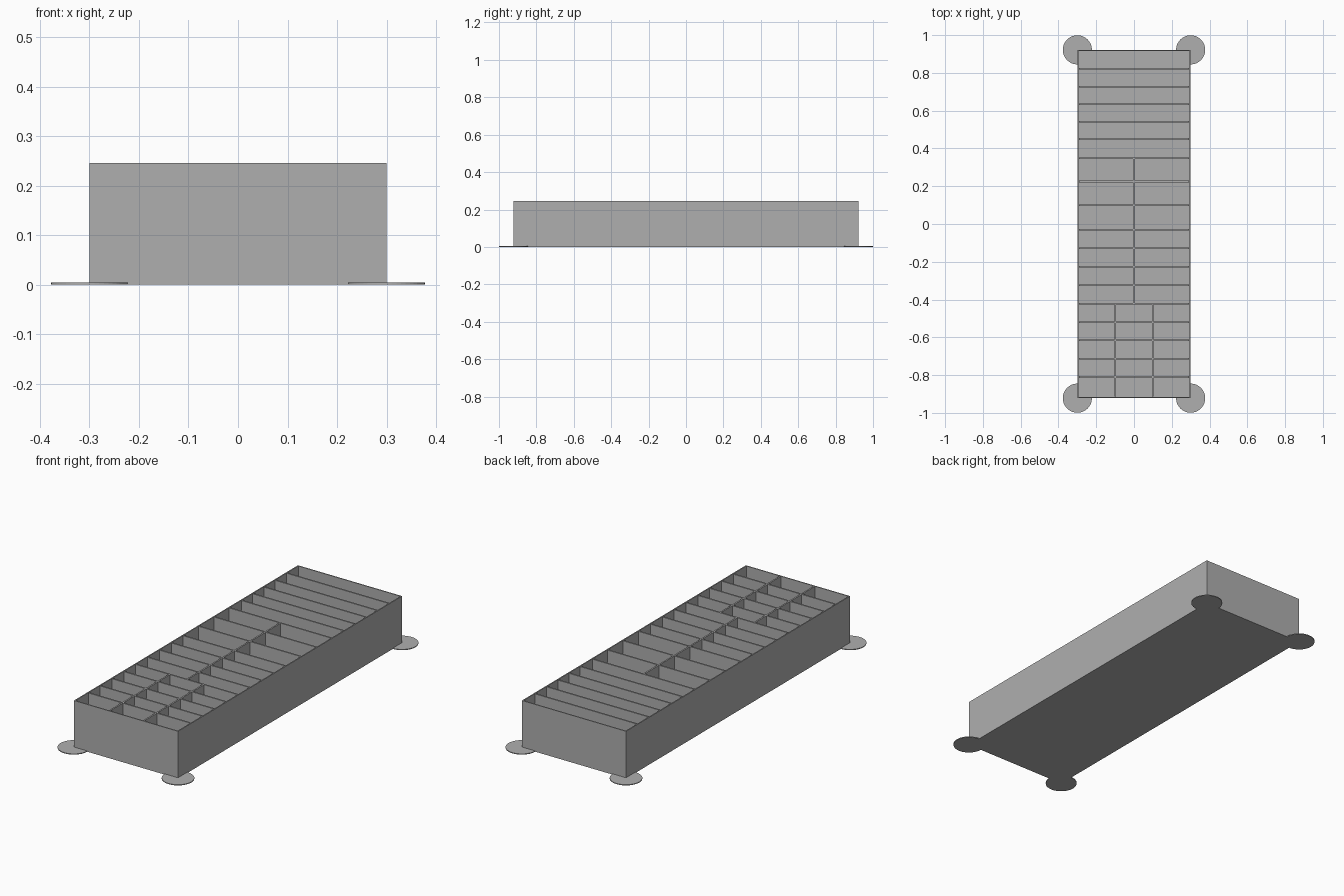
import bpy
import bmesh
from mathutils import Vector

cube = bpy.data.objects.get("Cube")
if cube:
    bpy.data.objects.remove(cube, do_unlink=True)

# Overall sizes
HALF_X, HALF_Y, HEIGHT = 0.3, 0.922, 0.246
WALL, FLOOR, RIB = 0.008, 0.008, 0.008
PAD_RADIUS, PAD_HEIGHT = 0.077, 0.004

grey = bpy.data.materials.new("plain grey")
grey.use_nodes = True
GREY = (0.43, 0.43, 0.43, 1)
grey.diffuse_color = GREY
grey.node_tree.nodes["Principled BSDF"].inputs["Base Color"].default_value = GREY


def add_object(name, bm):
    mesh = bpy.data.meshes.new(name)
    bm.to_mesh(mesh)
    bm.free()
    mesh.materials.append(grey)
    obj = bpy.data.objects.new(name, mesh)
    bpy.context.collection.objects.link(obj)
    return obj


def box(low, high):
    low, high = Vector(low), Vector(high)
    bm = bmesh.new()
    bmesh.ops.create_cube(bm, size=1)
    bmesh.ops.scale(bm, vec=high - low, verts=bm.verts)
    bmesh.ops.translate(bm, vec=(low + high) / 2, verts=bm.verts)
    return bm


# Open tray: a block whose top is inset and pushed down to the floor
bm = box((-HALF_X, -HALF_Y, 0), (HALF_X, HALF_Y, HEIGHT))
top = max(bm.faces, key=lambda f: f.calc_center_median().z)
bmesh.ops.inset_region(bm, faces=[top], thickness=WALL)
pocket = bmesh.ops.extrude_discrete_faces(bm, faces=[top])["faces"][0]
bmesh.ops.translate(bm, vec=(0, 0, FLOOR - HEIGHT), verts=pocket.verts)
# Walls of the pocket come from the extrusion
bmesh.ops.recalc_face_normals(bm, faces=bm.faces)
add_object("tray", bm)

# Cross dividers, in three runs from front to back
three_wide = [-0.81, -0.714, -0.616, -0.519]
two_wide = [-0.421, -0.324, -0.226, -0.128, -0.03, 0.098, 0.225]
one_wide = [0.349, 0.45, 0.542, 0.634, 0.726, 0.822]
inner_x, inner_y = HALF_X - WALL, HALF_Y - WALL
for i, y in enumerate(three_wide + two_wide + one_wide):
    add_object(f"cross_divider_{i + 1}",
               box((-inner_x, y - RIB / 2, FLOOR), (inner_x, y + RIB / 2, HEIGHT)))


# Lengthwise dividers, cut into pieces between the cross dividers
def long_divider(name, x, stops):
    for i, (a, b) in enumerate(zip(stops, stops[1:])):
        add_object(f"{name}_{i + 1}",
                   box((x - RIB / 2, a + RIB / 2, FLOOR), (x + RIB / 2, b - RIB / 2, HEIGHT)))


front_stops = [-inner_y - RIB / 2] + three_wide + two_wide[:1]
long_divider("front_right_divider", -0.098, front_stops)
long_divider("front_left_divider", 0.098, front_stops)
long_divider("middle_divider", 0, two_wide + one_wide[:1])

# Thin round pads at the four corners
for end, sy in (("front", -1), ("back", 1)):
    for side, sx in (("right", -1), ("left", 1)):
        bm = bmesh.new()
        bmesh.ops.create_cone(bm, cap_ends=True, segments=48, radius1=PAD_RADIUS,
                              radius2=PAD_RADIUS, depth=PAD_HEIGHT)
        bmesh.ops.translate(bm, vec=(sx * HALF_X, sy * HALF_Y, PAD_HEIGHT / 2), verts=bm.verts)
        add_object(f"{end}_{side}_pad", bm)
